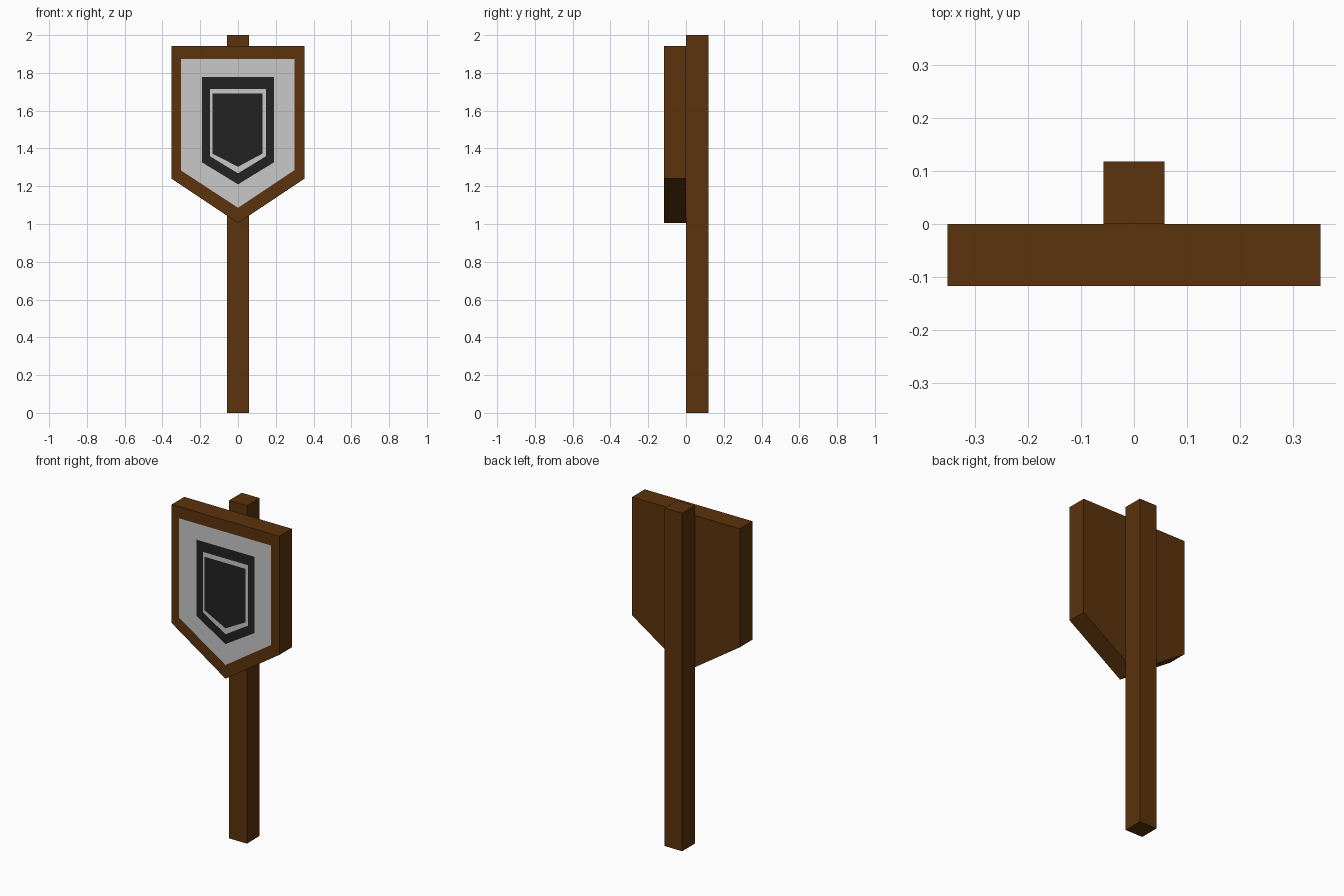
import bpy
import bmesh

if "Cube" in bpy.data.objects:
    bpy.data.objects.remove(bpy.data.objects["Cube"])


def make_material(name, rgb):
    mat = bpy.data.materials.new(name)
    mat.diffuse_color = (*rgb, 1.0)
    mat.use_nodes = True
    mat.node_tree.nodes["Principled BSDF"].inputs["Base Color"].default_value = mat.diffuse_color
    return mat


brown = make_material("brown wood", (0.107, 0.033, 0.004))
light = make_material("light grey paint", (0.578, 0.578, 0.578))
dark = make_material("dark grey paint", (0.016, 0.016, 0.016))


def finish(bm, name, mats):
    bmesh.ops.recalc_face_normals(bm, faces=bm.faces)
    mesh = bpy.data.meshes.new(name)
    bm.to_mesh(mesh)
    bm.free()
    for mat in mats:
        mesh.materials.append(mat)
    obj = bpy.data.objects.new(name, mesh)
    bpy.context.collection.objects.link(obj)
    return obj


def pentagon(bm, left, right, top, shoulder, tip, y):
    """Board outline: square top with a pointed bottom."""
    pts = [(left, top), (left, shoulder), (0, tip), (right, shoulder), (right, top)]
    return [bm.verts.new((x, y, z)) for x, z in pts]


def bridge(bm, a, b, mat_index):
    for i in range(len(a)):
        j = (i + 1) % len(a)
        bm.faces.new((a[i], a[j], b[j], b[i])).material_index = mat_index


# Post
bm = bmesh.new()
bmesh.ops.create_cube(bm, size=1.0)
for v in bm.verts:
    v.co = (v.co.x * 0.116, v.co.y * 0.118 + 0.059, v.co.z * 2 + 1)
finish(bm, "post", [brown])

# Board with nested painted bands cut into its front face
FRONT = -0.117
outline = (-0.352, 0.352, 1.942, 1.24, 1.005)
bands = [  # left, right, top, shoulder, tip, material of the area inside
    (-0.303, 0.298, 1.873, 1.284, 1.086, 1),
    (-0.190, 0.190, 1.777, 1.326, 1.210, 2),
    (-0.147, 0.147, 1.716, 1.358, 1.268, 1),
    (-0.136, 0.130, 1.690, 1.373, 1.303, 2),
]
bm = bmesh.new()
back = pentagon(bm, *outline, 0.0)
ring = pentagon(bm, *outline, FRONT)
bm.faces.new(back)
bridge(bm, back, ring, 0)
mat_index = 0
for *shape, inside in bands:
    inner = pentagon(bm, *shape, FRONT)
    bridge(bm, ring, inner, mat_index)
    ring, mat_index = inner, inside
bm.faces.new(ring).material_index = mat_index
finish(bm, "sign_board", [brown, light, dark])
